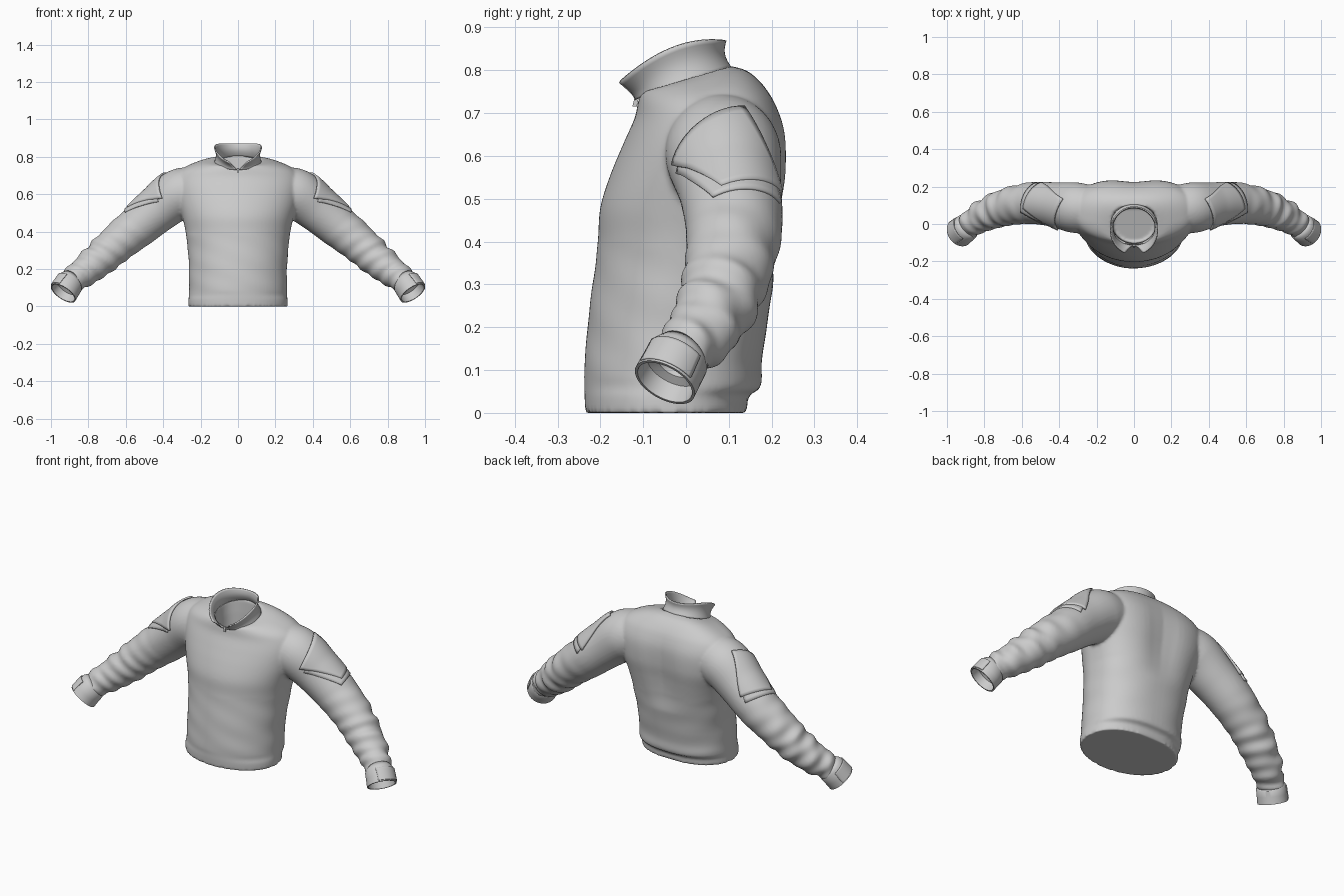
import bpy, bmesh, math
from mathutils import Vector

if "Cube" in bpy.data.objects:
    bpy.data.objects.remove(bpy.data.objects["Cube"])

fabric = bpy.data.materials.new("grey fabric")
fabric.diffuse_color = (0.6, 0.6, 0.6, 1)
fabric.use_nodes = True
fabric.node_tree.nodes["Principled BSDF"].inputs["Base Color"].default_value = fabric.diffuse_color


def make(name, bm):
    bmesh.ops.recalc_face_normals(bm, faces=bm.faces)
    me = bpy.data.meshes.new(name)
    bm.to_mesh(me)
    bm.free()
    me.materials.append(fabric)
    ob = bpy.data.objects.new(name, me)
    bpy.context.collection.objects.link(ob)
    for p in me.polygons:
        p.use_smooth = True
    return ob


def shade(ob, deg=40):
    bpy.ops.object.select_all(action='DESELECT')
    ob.select_set(True)
    bpy.context.view_layer.objects.active = ob
    bpy.ops.object.shade_smooth_by_angle(angle=math.radians(deg))


def loft(bm, rings, closed=True, caps=True):
    vs = [[bm.verts.new(p) for p in r] for r in rings]
    n = len(vs[0])
    for a, b in zip(vs, vs[1:]):
        for i in range(n if closed else n - 1):
            j = (i + 1) % n
            bm.faces.new((a[i], a[j], b[j], b[i]))
    if caps:
        bm.faces.new(vs[0])
        bm.faces.new(vs[-1])


def spline(pts, t):
    i = min(int(t), len(pts) - 2)
    f = t - i
    p0, p1 = pts[max(i - 1, 0)], pts[i]
    p2, p3 = pts[i + 1], pts[min(i + 2, len(pts) - 1)]
    return [0.5 * (2*b + (c - a)*f + (2*a - 5*b + 4*c - d)*f*f + (3*b - a - 3*c + d)*f**3)
            for a, b, c, d in zip(p0, p1, p2, p3)]


# torso sections: z, half width, front y, back y, tilt
TORSO = [(0, .265, -.235, .143, 0), (.04, .264, -.237, .147, 0), (.06, .263, -.237, .174, 0),
         (.12, .262, -.237, .177, 0), (.2, .262, -.23, .189, 0), (.3, .268, -.218, .203, 0),
         (.4, .28, -.206, .217, 0), (.48, .298, -.2, .229, 0), (.56, .322, -.175, .24, 0),
         (.64, .335, -.145, .236, .06), (.7, .322, -.12, .212, .1), (.738, .28, -.113, .182, .14),
         (.768, .2, -.11, .145, .2), (.78, .125, -.11, .1, .3)]
# sleeve path: x, y, z, radius
ARM = [(.2, .08, .62, .12), (.31, .087, .602, .135), (.42, .103, .52, .12), (.53, .112, .432, .113),
       (.64, .1, .343, .103), (.73, .075, .262, .094), (.82, .035, .188, .081), (.892, -.015, .132, .066),
       (.934, -.049, .072, .067)]


def torso_ring(t):
    z, w, f, b, tilt = spline(TORSO, t)
    pts = []
    for i in range(72):
        a = 2 * math.pi * i / 72
        c, s = math.cos(a), math.sin(a)
        e = 0.85 - .15 * min(max((z - .2) / .3, 0), 1) if s > 0 else 1.0   # boxier back
        x = w * math.copysign(abs(c) ** e, c)
        y = (f + b) / 2 + (b - f) / 2 * math.copysign(abs(s) ** e, s)
        if s > 0 and .3 < z < .74:                     # spine hollow
            y -= .02 * math.exp(-(x / .09) ** 2) * math.sin((z - .3) / .44 * math.pi)
        if .07 < z < .4:                               # waist creases
            k = 1 + .006 * math.sin(z * 44 + 2 * x / .2 + s) * math.sin(3 * a + z * 9)
            x, y = x * k, y * k
        pts.append((x, y, max(z, 0) + tilt * y))
    return pts


def arm_point(t, a, off=0.0, crease=False):
    p, q = spline(ARM, max(t - .05, 0)), spline(ARM, min(t + .05, 8))
    tan = (Vector(q[:3]) - Vector(p[:3])).normalized()
    front = Vector((0, -1, 0))
    front = (front - tan * front.dot(tan)).normalized()
    out = front.cross(tan)
    if out.z < 0:
        out = -out
    x, y, z, r = spline(ARM, t)
    if crease:
        amp = .0055 * min(max((t - 2.8) / 2, 0), 1)
        r += amp * (math.sin(t * 6.8 + 2.2 * math.sin(a + .6)) * math.cos(a * .5 + .4) ** 2
                    + .7 * math.sin(t * 10 - 2.6 * math.cos(a)))
    return Vector((x, y, z)) + (out * math.cos(a) + front * math.sin(a)) * (r + off)


# shirt body: torso with neck hole plus both hollow-ended sleeves, fused by remeshing
bm = bmesh.new()
rings = [torso_ring(i * .2) for i in range(66)]
for k, z in ((.95, .775), (.92, .7), (.9, .52)):
    rings.append([(x * k, y * k, z + .3 * y) for x, y, _ in rings[65]])
loft(bm, rings)
for sx in (1, -1):
    steps = [(i * .08, 0) for i in range(91)] + [(7.2, -.024), (6.9, -.026), (6.5, -.03)]
    sleeve = []
    for t, off in steps:
        ring = [arm_point(t, 2 * math.pi * j / 40, off, crease=off == 0) for j in range(40)]
        sleeve.append([(p.x * sx, p.y, p.z) for p in ring])
    loft(bm, sleeve)
body = make("shirt_body", bm)
m = body.modifiers.new("fuse", 'REMESH')
m.mode, m.voxel_size, m.use_smooth_shade = 'VOXEL', .008, True
m = body.modifiers.new("soften", 'SMOOTH')
m.factor, m.iterations = .5, 4


def finish(ob, thick, mirror=True):
    m = ob.modifiers.new("thickness", 'SOLIDIFY')
    m.thickness, m.offset = thick, 0
    if mirror:
        ob.modifiers.new("mirror", 'MIRROR')
    shade(ob)


# cuffs, open at the wrist with a turned edge
bm = bmesh.new()
rings = []
for t, off in ((6.85, -.006), (7.0, .003), (7.06, .007), (7.5, .009), (8, .009), (8, .004),
               (7.4, .001), (7.28, -.02), (7.0, -.028)):
    rings.append([arm_point(t, 2 * math.pi * j / 40, off) for j in range(40)])
loft(bm, rings, caps=False)
finish(make("cuffs", bm), .003)


def patch(name, corners, off, thick, bulge=0.0, n=14):
    """Plate following the sleeve, spanned between four (t, angle) corners."""
    bm = bmesh.new()
    (ta, aa), (tb, ab), (tc, ac), (td, ad) = corners
    rows = []
    for i in range(n + 1):
        u, row = i / n, []
        for j in range(n + 1):
            v = j / n
            t = (1-u)*((1-v)*ta + v*tb) + u*((1-v)*td + v*tc)
            a = (1-u)*((1-v)*aa + v*ab) + u*((1-v)*ad + v*ac)
            row.append(arm_point(t, a, off + bulge * math.sin(u * math.pi) * math.sin(v * math.pi)))
        rows.append(row)
    loft(bm, rows, closed=False, caps=False)
    finish(make(name, bm), thick)


# sleeve pockets, their flaps, and cuff straps
patch("sleeve_pockets", ((1.3, -.4), (1.75, 1.3), (3.1, .45), (2.75, -1.2)), .001, .01)
patch("pocket_flaps", ((1.1, -.35), (1.55, 1.3), (2.9, .25), (2.5, -1.2)), .005, .01, .004)
patch("cuff_straps", ((7.15, -.9), (7.15, 1.0), (7.85, 1.0), (7.85, -.9)), .011, .006)

# stand collar with a V opening at the front
bm = bmesh.new()
rings = []
N = 56
for k in range(9):
    h = k / 8
    gap = .03 + .37 * h
    row = []
    for i in range(N + 1):
        a = gap + (2 * math.pi - 2 * gap) * i / N       # 0 = front
        c, s = math.cos(a), math.sin(a)
        lo = Vector((.124 * s, -.006 - .11 * c, .768 - .036 * c))
        hi = Vector((.125 * s, -.037 - .128 * c, .817 - .053 * c + .034 * s * s))
        p = lo.lerp(hi, h)
        pinch = -.01 * math.sin(h * math.pi)
        row.append(p + Vector((s, -c, 0)) * pinch)
    rings.append(row)
loft(bm, rings, closed=False, caps=False)
finish(make("collar", bm), .007, mirror=False)

# zip pull below the collar opening
bm = bmesh.new()
bmesh.ops.create_cube(bm, size=1)
for v in bm.verts:
    v.co = Vector((v.co.x * .01, v.co.y * .01 - .117 + v.co.z * .006, v.co.z * .025 + .728))
shade(make("zip_pull", bm))
